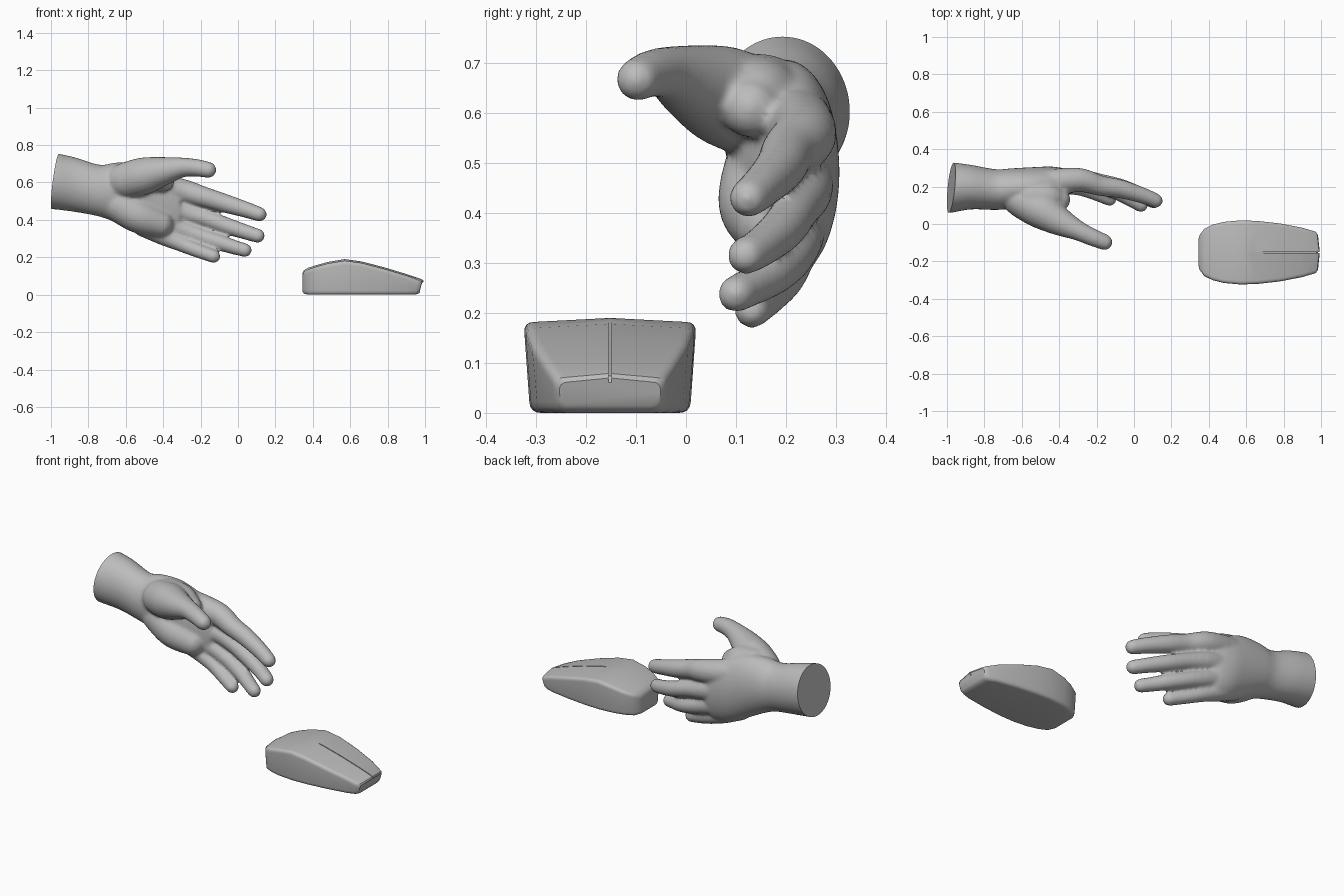
import bpy, bmesh, math
from mathutils import Vector

if "Cube" in bpy.data.objects:
    bpy.data.objects.remove(bpy.data.objects["Cube"])

grey = bpy.data.materials.new("plain grey")
grey.diffuse_color = (0.5, 0.5, 0.5, 1)
grey.use_nodes = True
grey.node_tree.nodes["Principled BSDF"].inputs["Base Color"].default_value = grey.diffuse_color


def add_loft(bm, rings):
    """Skin a list of equal-sized rings and cap both ends."""
    vs = [[bm.verts.new(p) for p in ring] for ring in rings]
    n = len(vs[0])
    for a, b in zip(vs, vs[1:]):
        for i in range(n):
            j = (i + 1) % n
            bm.faces.new((a[i], a[j], b[j], b[i]))
    bm.faces.new(vs[0][::-1])
    bm.faces.new(vs[-1])


def make_object(name, bm):
    bmesh.ops.recalc_face_normals(bm, faces=bm.faces)
    mesh = bpy.data.meshes.new(name)
    bm.to_mesh(mesh)
    bm.free()
    mesh.materials.append(grey)
    obj = bpy.data.objects.new(name, mesh)
    bpy.context.collection.objects.link(obj)
    return obj


def bake(obj):
    """Replace the mesh with its modified version."""
    dg = bpy.context.evaluated_depsgraph_get()
    mesh = bpy.data.meshes.new_from_object(obj.evaluated_get(dg))
    obj.modifiers.clear()
    obj.data = mesh


def smooth(obj, angle):
    bpy.ops.object.select_all(action='DESELECT')
    obj.select_set(True)
    bpy.context.view_layer.objects.active = obj
    bpy.ops.object.shade_smooth_by_angle(angle=math.radians(angle))


def spline(keys, steps=5):
    """Catmull-Rom interpolation through tuples of any length."""
    out = []
    k = [keys[0]] + list(keys) + [keys[-1]]
    for a, b, c, d in zip(k, k[1:], k[2:], k[3:]):
        for s in range(steps):
            t = s / steps
            out.append([0.5 * (2 * q + (r - p) * t + (2 * p - 5 * q + 4 * r - u) * t * t
                        + (3 * q - p - 3 * r + u) * t ** 3) for p, q, r, u in zip(a, b, c, d)])
    return out + [list(keys[-1])]


def add_limb(bm, keys, sides=20):
    """Round tube through (x, y, z, radius) keys with domed ends."""
    pts = [(Vector(p[:3]), p[3]) for p in spline(keys)]
    d0 = (pts[0][0] - pts[1][0]).normalized()
    d1 = (pts[-1][0] - pts[-2][0]).normalized()
    dome = [(math.sin(a), math.cos(a)) for a in (0.4, 0.8, 1.15, 1.45)]
    (c0, r0), (c1, r1) = pts[0], pts[-1]
    pts = ([(c0 + d0 * r0 * s, r0 * c) for s, c in reversed(dome)] + pts
           + [(c1 + d1 * r1 * s, r1 * c) for s, c in dome])
    rings = []
    for i, (c, r) in enumerate(pts):
        d = (pts[min(i + 1, len(pts) - 1)][0] - pts[max(i - 1, 0)][0]).normalized()
        u = d.cross(Vector((0, 0, 1))).normalized()
        w = u.cross(d)
        rings.append([c + (u * math.cos(a) + w * math.sin(a)) * r
                      for a in (math.tau * k / sides for k in range(sides))])
    add_loft(bm, rings)


# --- Hand: wrist and palm as one loft (x, y, z, half thickness, half height)
palm = [(-1.06, .195, .617, .138, .154), (-.98, .195, .607, .135, .151),
        (-.87, .197, .588, .119, .146), (-.74, .184, .556, .109, .139),
        (-.65, .19, .545, .108, .162), (-.54, .2, .515, .104, .188),
        (-.44, .217, .475, .09, .186), (-.36, .225, .45, .07, .168),
        (-.31, .225, .44, .05, .135)]
bm = bmesh.new()
add_loft(bm, [[(x, y + t * math.cos(a), z + h * math.sin(a))
               for a in (math.tau * k / 32 for k in range(32))]
              for x, y, z, t, h in spline(palm)])

# fingers, thumb and heel of the palm
limbs = {
    "index": [(-.48, .215, .585, .075), (-.3, .236, .555, .065), (-.18, .205, .522, .055),
              (-.07, .187, .489, .05), (.05, .151, .452, .043), (.115, .125, .43, .039)],
    "middle": [(-.45, .225, .485, .07), (-.3, .238, .445, .056), (-.18, .222, .41, .047),
               (-.06, .193, .368, .045), (.05, .15, .332, .04), (.106, .12, .315, .038)],
    "ring": [(-.45, .22, .41, .066), (-.32, .225, .357, .053), (-.2, .21, .312, .045),
             (-.1, .175, .279, .043), (-.02, .132, .254, .039), (.037, .1, .238, .037)],
    "little": [(-.5, .2, .375, .068), (-.4, .207, .315, .051), (-.3, .195, .27, .042),
               (-.22, .168, .237, .038), (-.13, .132, .205, .036)],
    "thumb": [(-.6, .13, .61, .098), (-.5, .075, .635, .1), (-.4, .015, .66, .078),
              (-.3, -.035, .68, .054), (-.22, -.072, .678, .047), (-.158, -.097, .667, .043)],
    "web": [(-.55, .15, .62, .1), (-.46, .14, .625, .085), (-.4, .13, .61, .06)],
    "heel": [(-.64, .17, .485, .095), (-.53, .157, .42, .093), (-.42, .17, .38, .075)],
}
for keys in limbs.values():
    add_limb(bm, keys)
hand = make_object("hand", bm)
rm = hand.modifiers.new("fuse", 'REMESH')
rm.mode = 'VOXEL'
rm.voxel_size = 0.009
sm = hand.modifiers.new("soften", 'SMOOTH')
sm.factor = 0.5
sm.iterations = 8
bake(hand)

# flat slanted cut through the wrist
bm = bmesh.new()
bm.from_mesh(hand.data)
cut = bmesh.ops.bisect_plane(bm, geom=bm.verts[:] + bm.edges[:] + bm.faces[:],
                             plane_co=(-.977, .195, .607), plane_no=(1, -.1, -.13),
                             clear_inner=True)
rim = [e for e in cut["geom_cut"] if isinstance(e, bmesh.types.BMEdge)]
bmesh.ops.contextual_create(bm, geom=rim)
bmesh.ops.recalc_face_normals(bm, faces=bm.faces)
bm.to_mesh(hand.data)
bm.free()
smooth(hand, 45)

# --- Computer mouse: rounded sections (x, half width, height, base height)
MID = -.152
body = [(.345, .075, .115, .016), (.352, .097, .13, .006), (.375, .128, .144, 0),
        (.42, .15, .158, 0), (.48, .165, .175, 0), (.57, .173, .19, 0),
        (.66, .17, .178, 0), (.78, .157, .147, 0), (.9, .134, .111, 0),
        (.975, .117, .086, 0), (.99, .112, .079, .006), (.996, .104, .07, .014)]


def body_ring(x, w, h, z0):
    b = w - .013 * min(1, h / .14)
    corners = [Vector(c) for c in ((-b, z0), (b, z0), (w, h - .008), (-w, h - .008))]
    ring = []
    for i, c in enumerate(corners):
        p = c + (corners[i - 1] - c).normalized() * .022
        q = c + (corners[(i + 1) % 4] - c).normalized() * .022
        ring += [p * (1 - t) ** 2 + c * 2 * t * (1 - t) + q * t * t
                 for t in (0, .25, .5, .75, 1)]
        if i == 2:
            ring.append(Vector((0, h)))
    front = max(0, min(1, (x - .9) / .075))
    return [(x - front * (.02 * max(0, 1 - v.y / .08) + .012 * (v.x / .11) ** 2),
             MID + v.x, v.y) for v in ring]


bm = bmesh.new()
add_loft(bm, [body_ring(*s) for s in body])
mouse = make_object("mouse_body", bm)

# thin groove between the two buttons
floor = [(.61, .19), (.66, .17), (.78, .138), (.9, .101), (.975, .074), (.984, .06), (.976, .035)]
outline = floor + [(1.05, .035), (1.05, .25), (.61, .25)]
bm = bmesh.new()
add_loft(bm, [[(x, MID + s, z) for x, z in outline] for s in (-.003, .003)])
cutter = make_object("groove_cutter", bm)
cutter.hide_render = True
bo = mouse.modifiers.new("groove", 'BOOLEAN')
bo.operation = 'DIFFERENCE'
bo.solver = 'EXACT'
bo.object = cutter
bake(mouse)
bpy.data.objects.remove(cutter)
smooth(mouse, 35)
